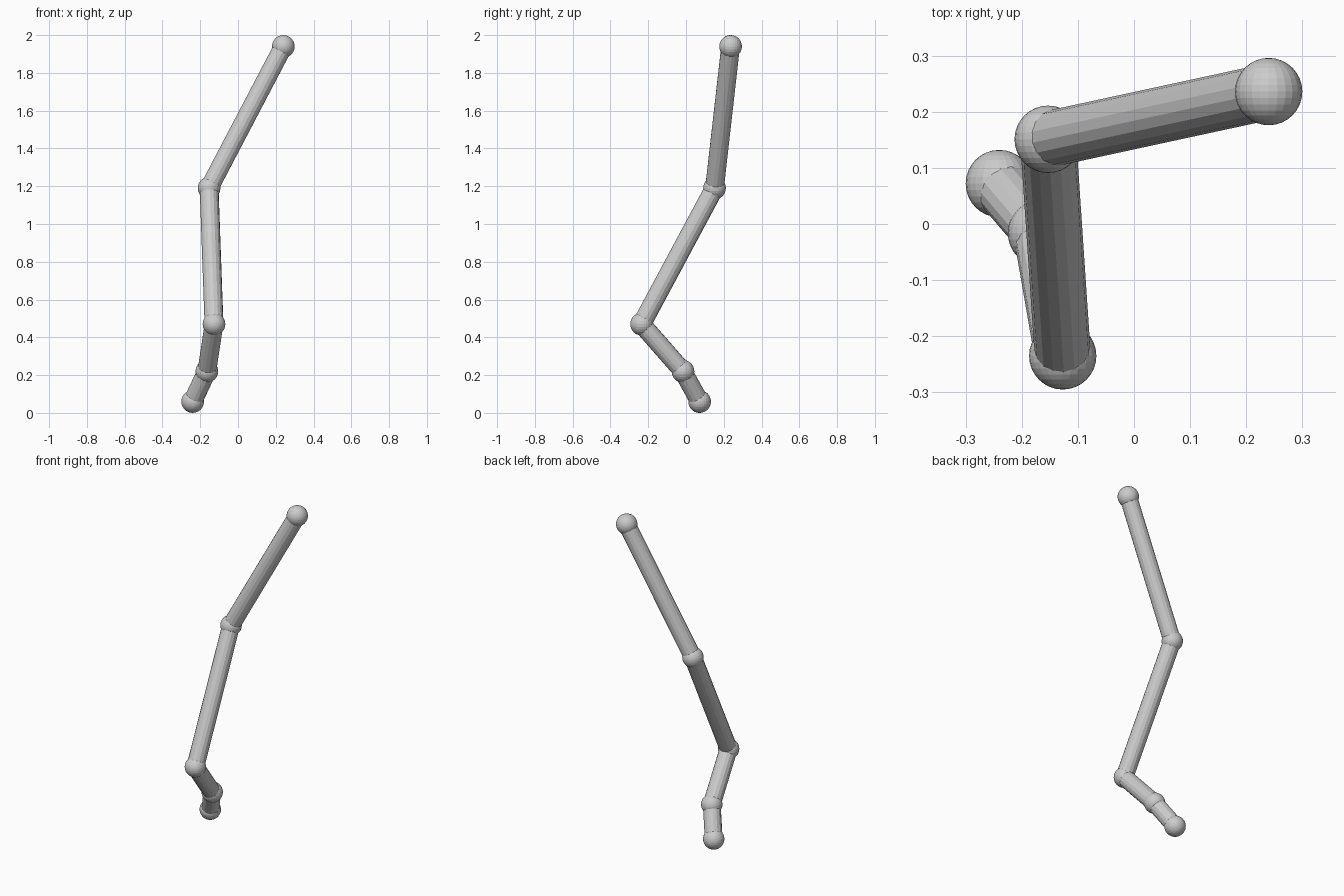
import bpy
from math import pi
from mathutils import Vector

if "Cube" in bpy.data.objects:
    bpy.data.objects.remove(bpy.data.objects["Cube"])

BALL_R, ROD_R = 0.06, 0.05

# Joint centres from the top end down to the foot
joints = [Vector(p) for p in (
    (0.24, 0.236, 1.94),
    (-0.153, 0.151, 1.19),
    (-0.127, -0.235, 0.47),
    (-0.165, -0.016, 0.22),
    (-0.24, 0.072, 0.06),
)]


def ball(name, centre):
    bpy.ops.mesh.primitive_uv_sphere_add(segments=24, ring_count=16, radius=BALL_R,
                                         location=centre, rotation=(pi / 2, 0, 0))
    bpy.context.object.name = name


def rod(name, a, b):
    d = b - a
    bpy.ops.mesh.primitive_cylinder_add(vertices=16, radius=ROD_R, depth=d.length,
                                        location=(a + b) / 2,
                                        rotation=d.to_track_quat('Z', 'Y').to_euler())
    bpy.context.object.name = name


# Ball joints
for i, p in enumerate(joints):
    ball(f"joint_ball_{i + 1}", p)

# Straight rods linking neighbouring joints
for i, (a, b) in enumerate(zip(joints, joints[1:])):
    rod(f"limb_rod_{i + 1}", a, b)
